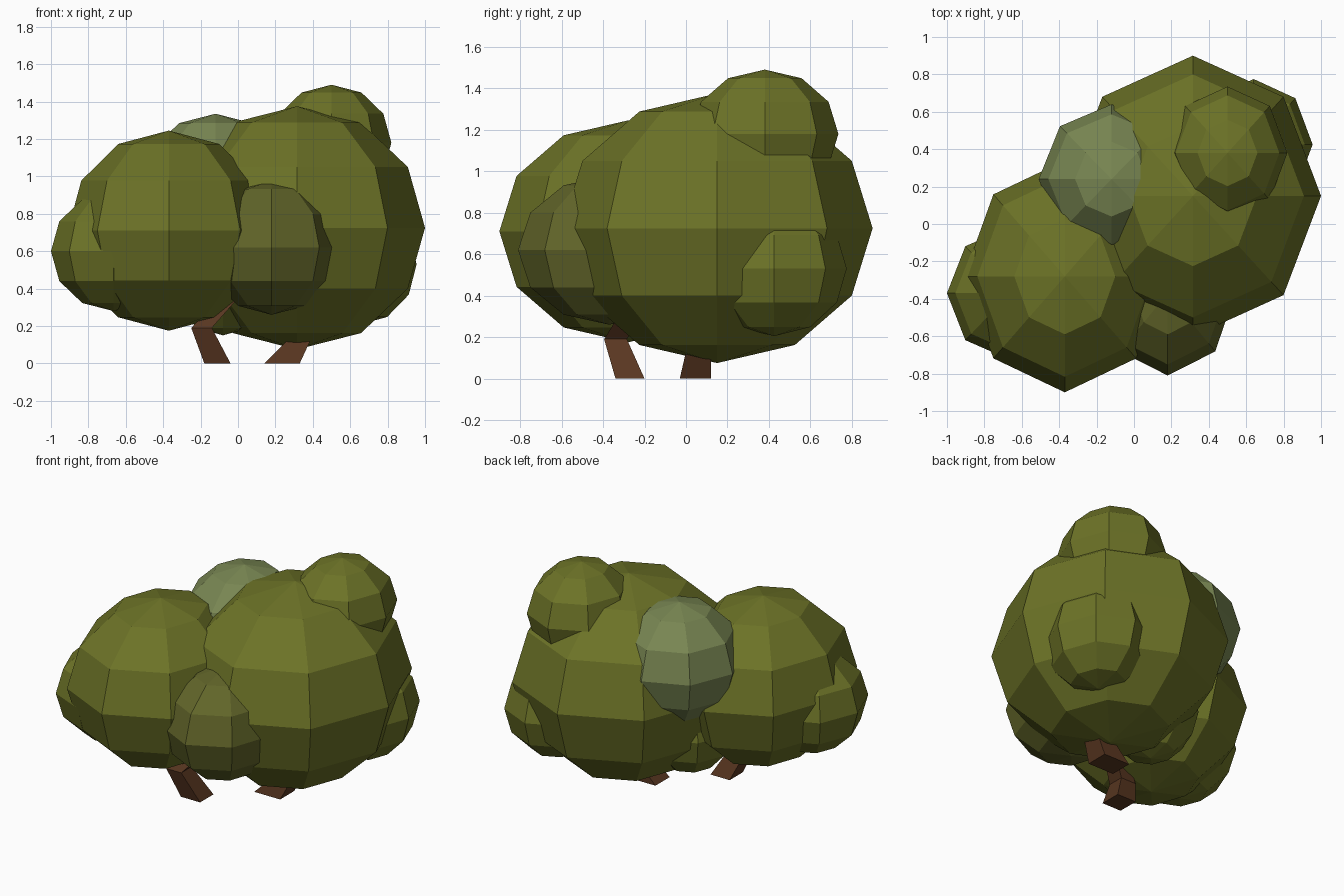
import bpy, bmesh
from mathutils import Vector, Matrix

if "Cube" in bpy.data.objects:
    bpy.data.objects.remove(bpy.data.objects["Cube"])


def material(name, rgb):
    m = bpy.data.materials.new(name)
    m.diffuse_color = (*rgb, 1)
    m.use_nodes = True
    m.node_tree.nodes["Principled BSDF"].inputs["Base Color"].default_value = m.diffuse_color
    return m


olive = material("olive_leaf", (0.15, 0.17, 0.02))
dull = material("dull_leaf", (0.12, 0.13, 0.022))
sage = material("sage_leaf", (0.19, 0.24, 0.085))
bark = material("bark", (0.10, 0.038, 0.015))


def finish(name, bm, mat):
    bmesh.ops.recalc_face_normals(bm, faces=bm.faces)
    mesh = bpy.data.meshes.new(name)
    bm.to_mesh(mesh)
    bm.free()
    mesh.materials.append(mat)
    ob = bpy.data.objects.new(name, mesh)
    bpy.context.collection.objects.link(ob)
    return ob


def clump(name, centre, radii, mat):
    """Faceted ellipsoid of leaves, 8 segments by 6 rings."""
    bm = bmesh.new()
    bmesh.ops.create_uvsphere(
        bm, u_segments=8, v_segments=6, radius=1,
        matrix=Matrix.Translation(centre) @ Matrix.Diagonal((*radii, 1)))
    finish(name, bm, mat)


def limb(name, path):
    """Square-section limb through (x, y, z, half width x, half width y)."""
    bm = bmesh.new()
    rings = [[bm.verts.new((x + sx * a, y + sy * b, z))
              for sx, sy in ((-1, -1), (1, -1), (1, 1), (-1, 1))]
             for x, y, z, a, b in path]
    for low, high in zip(rings, rings[1:]):
        for i in range(4):
            j = (i + 1) % 4
            bm.faces.new((low[i], low[j], high[j], high[i]))
    bm.faces.new(rings[0][::-1])
    bm.faces.new(rings[-1])
    finish(name, bm, bark)


# Foliage
clump("main_foliage", (0.315, 0.15, 0.725), (0.685, 0.75, 0.65), olive)
clump("left_foliage", (-0.37, -0.28, 0.71), (0.54, 0.62, 0.535), olive)
clump("front_foliage", (0.18, -0.37, 0.62), (0.36, 0.44, 0.36), dull)
clump("left_side_foliage", (-0.665, -0.37, 0.60), (0.335, 0.355, 0.32), olive)
clump("top_foliage", (0.50, 0.38, 1.18), (0.32, 0.355, 0.31), olive)
clump("right_side_foliage", (0.64, 0.425, 0.53), (0.315, 0.35, 0.325), olive)
clump("pale_back_foliage", (-0.12, 0.24, 0.96), (0.39, 0.40, 0.375), sage)
clump("low_back_foliage", (-0.08, 0.06, 0.45), (0.28, 0.30, 0.30), olive)

# Bent trunk limbs
limb("left_trunk", [(-0.11, -0.27, 0, 0.07, 0.07),
                    (-0.195, -0.34, 0.19, 0.055, 0.055),
                    (-0.04, -0.24, 0.36, 0.05, 0.05)])
limb("right_trunk", [(0.235, 0.045, 0, 0.095, 0.075),
                     (0.33, 0.06, 0.13, 0.06, 0.06),
                     (0.32, 0.10, 0.40, 0.05, 0.05)])
